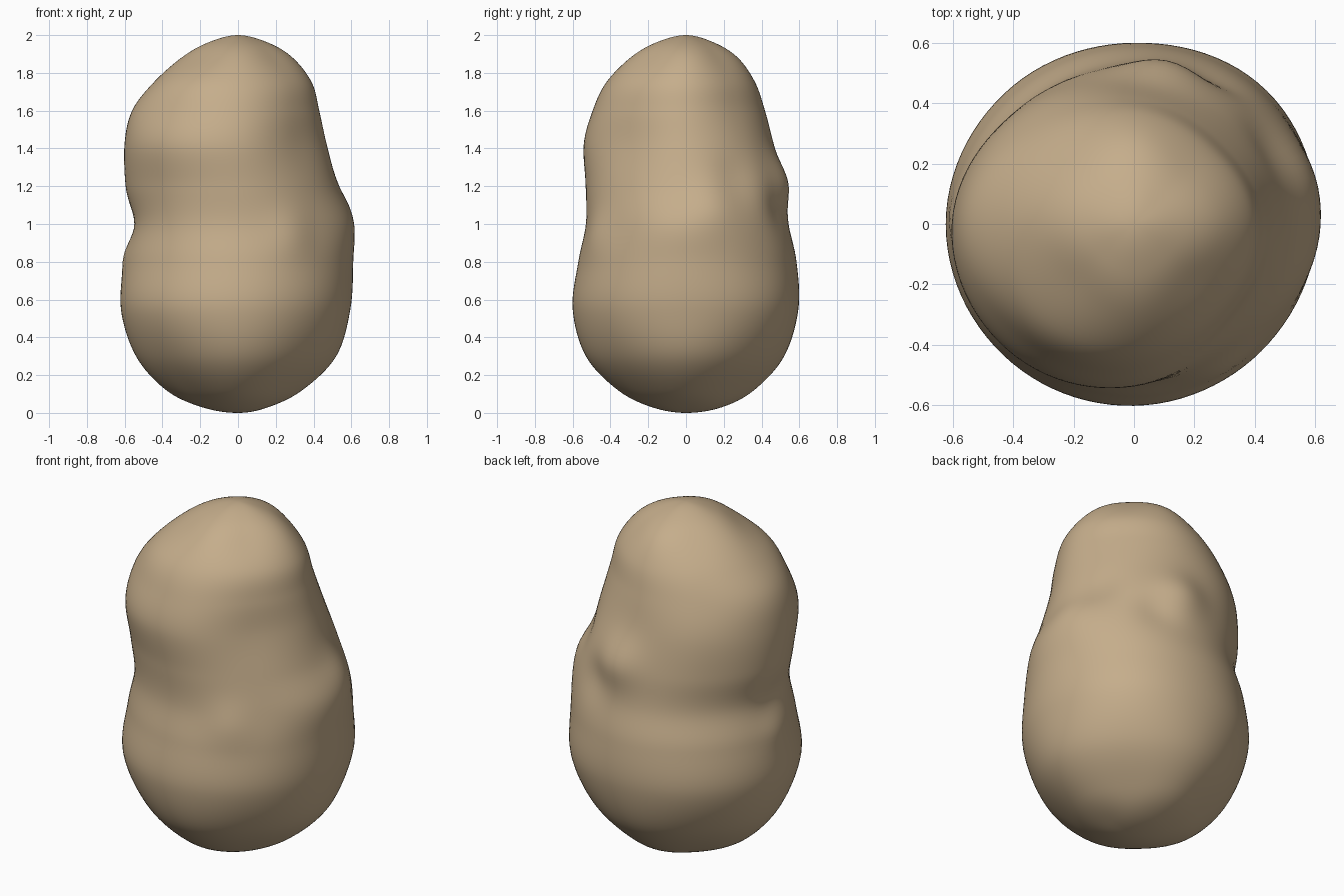
import bpy, bmesh, math
from mathutils import Vector

if "Cube" in bpy.data.objects:
    bpy.data.objects.remove(bpy.data.objects["Cube"])

SEG, SUB = 96, 8   # points around, rings between profile rows

# Cross-sections: height, then radius every 45 degrees starting at +x
ROWS = [
    (0.03, .16, .18, .19, .18, .19, .18, .18, .17),
    (0.12, .34, .33, .36, .34, .38, .34, .36, .33),
    (0.30, .52, .51, .52, .51, .54, .51, .53, .50),
    (0.55, .595, .615, .595, .605, .62, .61, .60, .59),
    (0.80, .61, .61, .585, .585, .60, .58, .57, .58),
    (1.00, .61, .585, .54, .535, .56, .545, .53, .545),
    (1.20, .53, .535, .51, .54, .595, .56, .53, .505),
    (1.42, .47, .455, .46, .525, .60, .59, .535, .455),
    (1.60, .43, .395, .415, .47, .56, .535, .49, .43),
    (1.75, .39, .35, .365, .39, .445, .45, .42, .385),
    (1.88, .29, .25, .275, .27, .30, .28, .295, .265),
    (1.96, .16, .14, .15, .15, .16, .15, .16, .15),
]
# Soft lumps and dents: azimuth, height, size, depth
LUMPS = [
    (80, 1.24, 0.10, 0.045),
    (62, 1.08, 0.08, -0.02),
    (178, 0.82, 0.07, 0.015),
    (180, 1.00, 0.07, -0.012),
    (300, 0.95, 0.09, 0.018),
    (14, 1.10, 0.09, 0.022),
    (30, 1.25, 0.09, -0.02),
]


def spline(a, b, c, d, t):
    return b + 0.5 * t * (c - a + t * (2*a - 5*b + 4*c - d + t * (3*(b - c) + d - a)))


def around(row, k):
    """Smooth periodic radius of a row at point k."""
    u = k / SEG * 8
    i, t = int(u), u - int(u)
    return spline(*[row[1 + (i + j) % 8] for j in (-1, 0, 1, 2)], t)


def mirrored(row):
    return (row[0],) + tuple(-r for r in row[1:])


def lump(p):
    total = 0
    for az, z, size, depth in LUMPS:
        a = math.radians(az)
        c = Vector((0.55 * math.cos(a), 0.55 * math.sin(a), z))
        total += depth * math.exp(-(p - c).length_squared / (2 * size * size) + 0.0)
    return total


# Pole rows plus mirrored ghosts give smoothly rounded ends
rows = [mirrored(ROWS[0]), (0.0,) + (0,) * 8] + ROWS + [(2.0,) + (0,) * 8, mirrored(ROWS[-1])]

bm = bmesh.new()
rings = []
for n in range(1, len(rows) - 2):
    quad = rows[n - 1:n + 3]
    for s in range(SUB):
        if n == 1 and s == 0:
            continue
        t = s / SUB
        z = spline(*[r[0] for r in quad], t)
        ring = []
        for k in range(SEG):
            a = 2 * math.pi * k / SEG
            rad = spline(*[around(r, k) for r in quad], t)
            d = Vector((math.cos(a), math.sin(a), 0))
            p = d * rad + Vector((0, 0, z))
            ring.append(bm.verts.new(p + d * lump(p)))
        rings.append(ring)

# Skin the rings and close both ends
for lo, hi in zip(rings, rings[1:]):
    for k in range(SEG):
        m = (k + 1) % SEG
        bm.faces.new((lo[k], lo[m], hi[m], hi[k]))
bottom, top = bm.verts.new((0, 0, 0)), bm.verts.new((0, 0, 2))
for k in range(SEG):
    m = (k + 1) % SEG
    bm.faces.new((bottom, rings[0][m], rings[0][k]))
    bm.faces.new((top, rings[-1][k], rings[-1][m]))
for f in bm.faces:
    f.smooth = True

mesh = bpy.data.meshes.new("lumpy_body")
bm.to_mesh(mesh)
bm.free()
body = bpy.data.objects.new("lumpy_body", mesh)
bpy.context.collection.objects.link(body)

tan = bpy.data.materials.new("warm tan")
tan.diffuse_color = (0.56, 0.42, 0.26, 1)
tan.use_nodes = True
tan.node_tree.nodes["Principled BSDF"].inputs["Base Color"].default_value = tan.diffuse_color
mesh.materials.append(tan)
